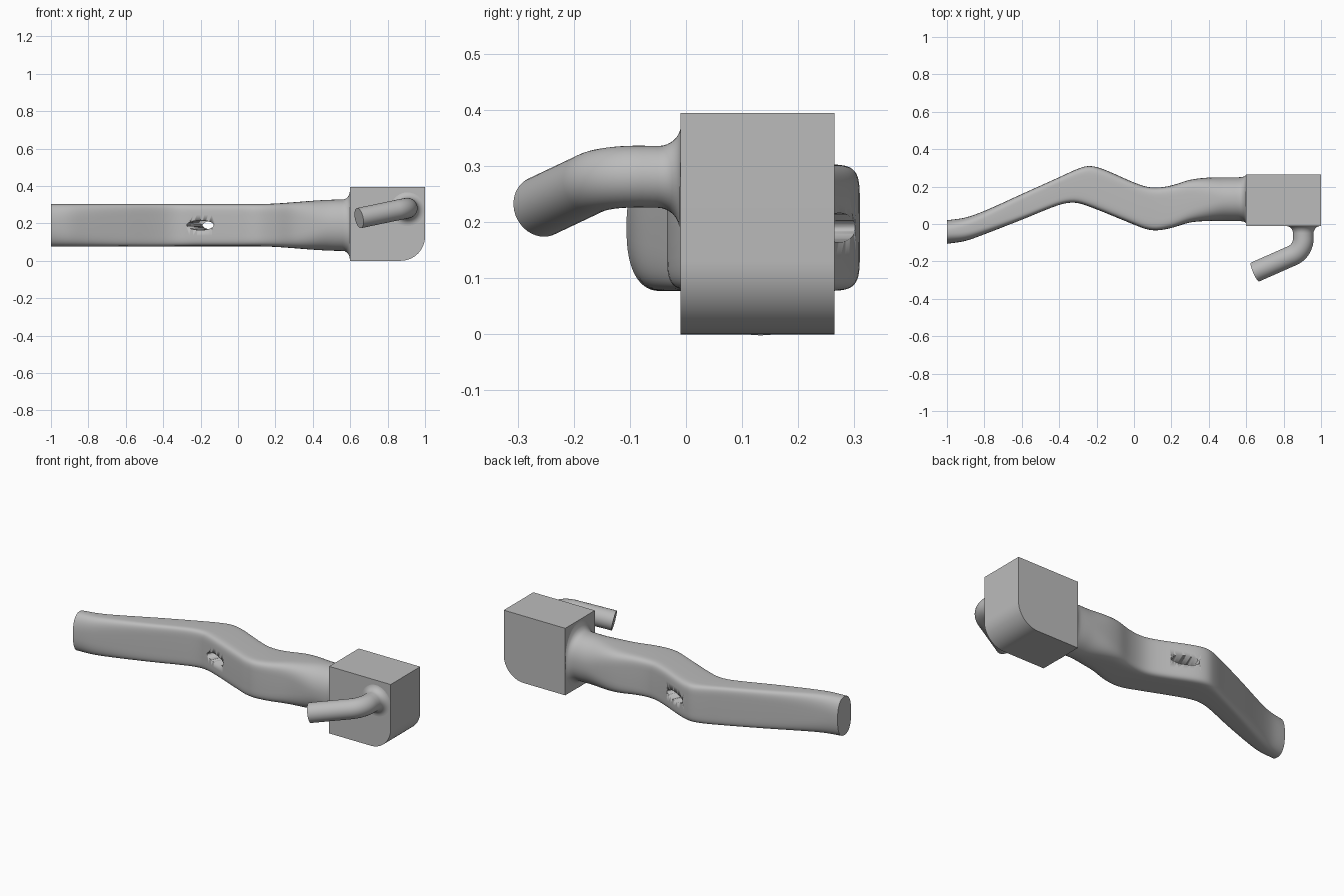
import bpy, bmesh, math
from mathutils import Vector, Matrix

cube = bpy.data.objects.get("Cube")
if cube:
    bpy.data.objects.remove(cube, do_unlink=True)

grey = bpy.data.materials.new("plain grey")
grey.use_nodes = True
grey.diffuse_color = (0.5, 0.5, 0.5, 1)
grey.node_tree.nodes["Principled BSDF"].inputs["Base Color"].default_value = (0.5, 0.5, 0.5, 1)


def make_object(name, bm, angle=35):
    bmesh.ops.recalc_face_normals(bm, faces=bm.faces)
    mesh = bpy.data.meshes.new(name)
    bm.to_mesh(mesh)
    bm.free()
    mesh.materials.append(grey)
    obj = bpy.data.objects.new(name, mesh)
    bpy.context.collection.objects.link(obj)
    bpy.ops.object.select_all(action='DESELECT')
    obj.select_set(True)
    bpy.context.view_layer.objects.active = obj
    bpy.ops.object.shade_smooth_by_angle(angle=math.radians(angle))
    return obj


def loft(name, rings, angle=35):
    """Skin a list of closed rings and cap both ends."""
    bm = bmesh.new()
    loops = [[bm.verts.new(p) for p in ring] for ring in rings]
    n = len(loops[0])
    for a, b in zip(loops, loops[1:]):
        for i in range(n):
            j = (i + 1) % n
            bm.faces.new((a[i], a[j], b[j], b[i]))
    bm.faces.new(loops[0])
    bm.faces.new(loops[-1])
    return make_object(name, bm, angle)


def smoothstep(a, b, x):
    t = min(max((x - a) / (b - a), 0), 1)
    return t * t * (3 - 2 * t)


def spline(points, x):
    """Smooth curve through (x, value) points."""
    def slope(i):
        lo, hi = points[max(i - 1, 0)], points[min(i + 1, len(points) - 1)]
        return (hi[1] - lo[1]) / (hi[0] - lo[0])
    k = max(i for i in range(len(points) - 1) if points[i][0] <= x + 1e-6)
    (xa, a), (xb, b) = points[k], points[k + 1]
    w = xb - xa
    t = (x - xa) / w
    s = t * t * (3 - 2 * t)
    return (a * (1 - s) + b * s + w * slope(k) * t * (1 - t) ** 2
            - w * slope(k + 1) * t * t * (1 - t))


# Arm: wavy bar, oval at the ends and boxy in the middle, flaring into the block
back_edge = [(-1, .02), (-.9, .035), (-.8, .07), (-.6, .16), (-.4, .25), (-.3, .295),
             (-.24, .31), (-.17, .295), (0, .222), (.07, .199), (.13, .195), (.2, .206),
             (.3, .236), (.4, .248), (.6, .25)]
front_edge = [(-1, -.106), (-.9, -.09), (-.8, -.055), (-.6, .023), (-.4, .102), (-.32, .114),
              (-.25, .097), (0, -.003), (.06, -.026), (.12, -.034), (.2, -.021), (.3, .008),
              (.4, .016), (.6, .016)]


def arm_ring(x, sides=64):
    y0, y1 = spline(front_edge, x), spline(back_edge, x)
    flare = 1 - math.sqrt(1 - min(max((x - .56) / .04, 0), 1) ** 2)
    half_y = (y1 - y0) / 2 + .015 * flare
    half_z = .113 + .024 * smoothstep(.1, .55, x) + .055 * flare
    boxy = smoothstep(-1.1, -.4, x) * (1 - smoothstep(.1, .5, x))
    power = 2 / (2.2 + 4.5 * boxy)
    ring = []
    for i in range(sides):
        a = 2 * math.pi * i / sides
        c, s = math.cos(a), math.sin(a)
        ring.append((x, (y0 + y1) / 2 + half_y * math.copysign(abs(c) ** power, c),
                     .19 + half_z * math.copysign(abs(s) ** power, s)))
    return ring


stations = [-1 + .02 * i for i in range(79)] + [.57, .58, .585, .59, .595, .6]
arm = loft("arm", [arm_ring(x) for x in stations], 50)

# Oval hole through the arm, square to its sloping middle
across = Vector((.4, .92, 0)).normalized()
along = Vector((across.y, -across.x, 0))
middle = Vector((-.16, .175, .19))
hole_rings = []
for d in (-.3, .3):
    hole_rings.append([middle + across * d + along * .077 * math.cos(a) + Vector((0, 0, .026 * math.sin(a)))
                       for a in (2 * math.pi * i / 48 for i in range(48))])
cutter = loft("hole_cutter", hole_rings)
cutter.hide_render = True
cut = arm.modifiers.new("hole", 'BOOLEAN')
cut.object = cutter
cut.solver = 'EXACT'
bpy.context.view_layer.objects.active = arm
bpy.ops.object.modifier_apply(modifier=cut.name)
bpy.data.objects.remove(cutter, do_unlink=True)

# Block with one rounded lower edge
radius = .13
outline = [(.6, 0), (.6, .394), (1, .394)]
for i in range(17):
    a = math.pi / 2 * i / 16
    outline.append((1 - radius + radius * math.cos(a), radius - radius * math.sin(a)))
loft("block", [[(x, y, z) for x, z in outline] for y in (-.01, .265)])

# Bent handle: filleted root, straight neck, curved elbow, straight grip
corner = Vector((.905, -.143, .282))
root = Vector((.905, -.01, .28))
tip = Vector((.647, -.257, .228))
u, v = (root - corner).normalized(), (tip - corner).normalized()
setback = .065
path = []
for i in range(9):
    a = math.pi / 2 * i / 8
    path.append((root - u * .04 * (1 - math.cos(a)), .055 + .04 * (1 - math.sin(a))))
bend_half = u.angle(v) / 2
bend_radius = setback * math.tan(bend_half)
centre = corner + (u + v).normalized() * setback / math.cos(bend_half)
start = corner + u * setback - centre
axis = u.cross(v).normalized()
turn = math.pi - 2 * bend_half
for i in range(17):
    path.append((centre + Matrix.Rotation(-turn * i / 16, 3, axis) @ start, .055))
path.append((tip, .055))

rings = []
for i, (p, r) in enumerate(path):
    if i <= 9:
        t = -u
    elif i >= len(path) - 2:
        t = v
    else:
        t = (path[i + 1][0] - path[i - 1][0]).normalized()
    side = t.cross(Vector((0, 0, 1))).normalized()
    up = side.cross(t)
    rings.append([p + r * (side * math.cos(a) + up * math.sin(a))
                  for a in (2 * math.pi * k / 40 for k in range(40))])
loft("handle", rings)
